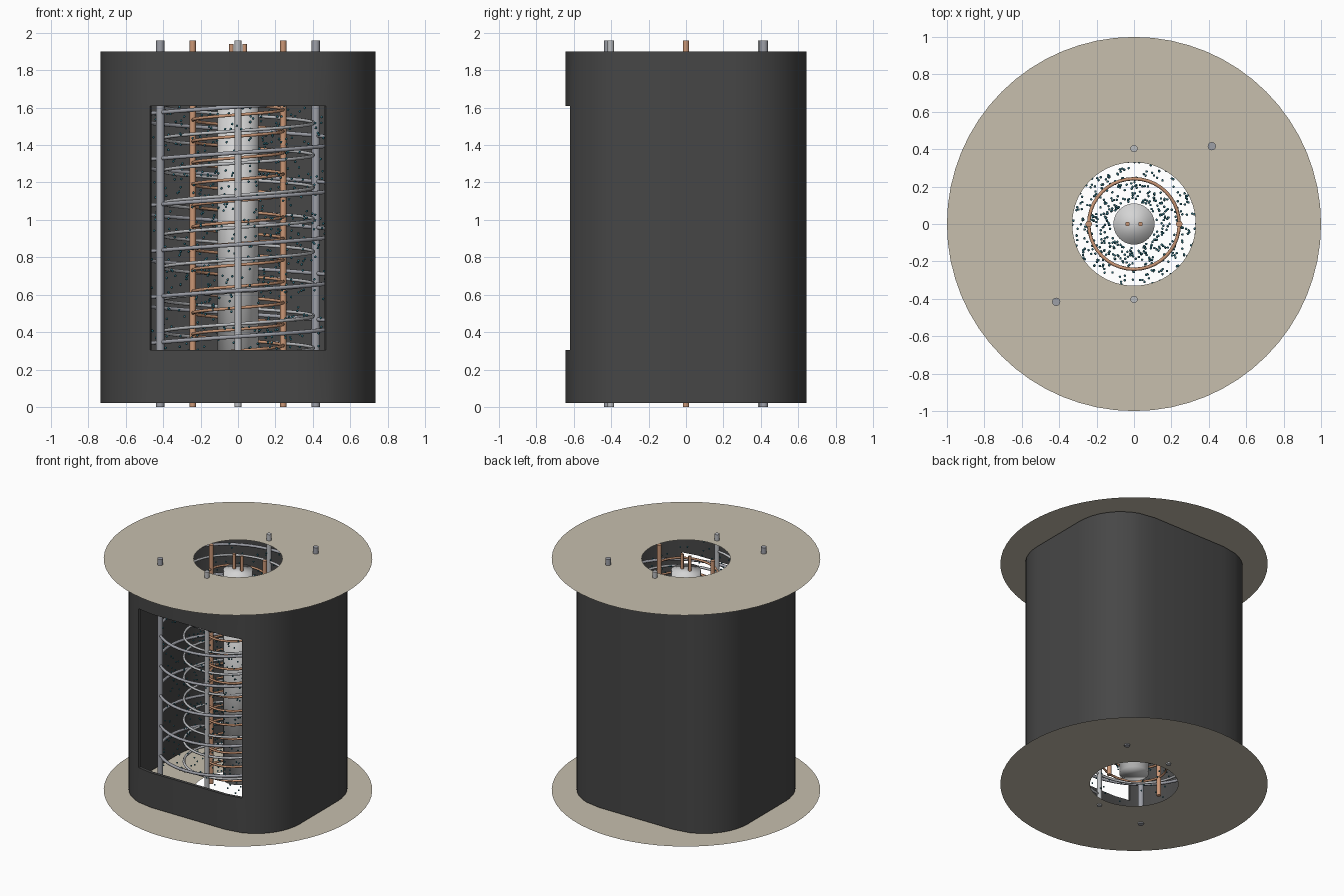
import bpy, bmesh, math, random
from mathutils import Vector, Matrix

if "Cube" in bpy.data.objects:
    bpy.data.objects.remove(bpy.data.objects["Cube"])

random.seed(4)


def material(name, rgb):
    m = bpy.data.materials.new(name)
    m.diffuse_color = (*rgb, 1)
    m.use_nodes = True
    m.node_tree.nodes["Principled BSDF"].inputs["Base Color"].default_value = m.diffuse_color
    return m


CHARCOAL = material("charcoal", (0.062, 0.062, 0.062))
TAN = material("tan", (0.57, 0.52, 0.42))
COPPER = material("copper", (0.60, 0.31, 0.18))
STEEL = material("steel", (0.34, 0.35, 0.39))
SILVER = material("silver", (0.50, 0.51, 0.53))
WHITE = material("pale_grey", (0.66, 0.66, 0.66))
TEAL = material("teal", (0.03, 0.16, 0.21))


def from_bmesh(name, bm, mat, smooth=False):
    me = bpy.data.meshes.new(name)
    bm.to_mesh(me)
    bm.free()
    me.materials.append(mat)
    ob = bpy.data.objects.new(name, me)
    bpy.context.collection.objects.link(ob)
    for p in me.polygons:
        p.use_smooth = smooth
    return ob


def smooth_by_angle(ob, degrees=40):
    bpy.ops.object.select_all(action='DESELECT')
    ob.select_set(True)
    bpy.context.view_layer.objects.active = ob
    bpy.ops.object.shade_smooth_by_angle(angle=math.radians(degrees))


def rod(name, x, y, z0, z1, r, mat, sides=16, full_smooth=False):
    bm = bmesh.new()
    bmesh.ops.create_cone(bm, cap_ends=True, segments=sides, radius1=r, radius2=r,
                          depth=z1 - z0, matrix=Matrix.Translation((x, y, (z0 + z1) / 2)))
    ob = from_bmesh(name, bm, mat, full_smooth)
    if not full_smooth:
        smooth_by_angle(ob)
    return ob


def coil(name, radius, z0, z1, turns, wire, start, mat, steps=40, sides=6):
    """Helical wire swept as a tube, rising counter-clockwise."""
    bm = bmesh.new()
    rings = []
    n = int(turns * steps)
    for i in range(n + 1):
        a = start + 2 * math.pi * turns * i / n
        out = Vector((math.cos(a), math.sin(a), 0))
        centre = out * radius + Vector((0, 0, z0 + (z1 - z0) * i / n))
        rings.append([bm.verts.new(centre + wire * (math.cos(t) * out + math.sin(t) * Vector((0, 0, 1))))
                      for t in (2 * math.pi * k / sides for k in range(sides))])
    for a, b in zip(rings, rings[1:]):
        for k in range(sides):
            j = (k + 1) % sides
            bm.faces.new((a[k], b[k], b[j], a[j]))
    bm.faces.new(rings[0])
    bm.faces.new(rings[-1][::-1])
    bmesh.ops.recalc_face_normals(bm, faces=bm.faces)
    return from_bmesh(name, bm, mat, True)


# Housing: rounded tube, open at both ends, with a window in the front
HX, HY, R, WIN = 0.735, 0.645, 0.40, 0.47
win_angle = math.asin((WIN - HX + R) / R)
angles = [0, win_angle] + [math.radians(d) for d in (28, 37, 46, 55, 64, 73, 82, 90)]
corner = [(HX - R + R * math.sin(a), HY - R + R * math.cos(a)) for a in angles]
outline = ([(x, -y) for x, y in corner] + [(x, y) for x, y in corner[::-1]]
           + [(-x, y) for x, y in corner] + [(-x, -y) for x, y in corner[::-1]])
levels = [0.02, 0.305, 1.61, 1.90]
bm = bmesh.new()
loops = [[bm.verts.new((x, y, z)) for x, y in outline] for z in levels]
count = len(outline)
for band in range(3):
    for i in range(count):
        j = (i + 1) % count
        (xa, ya), (xb, yb) = outline[i], outline[j]
        in_window = ya < 0 and yb < 0 and max(abs(xa), abs(xb)) < WIN + 0.001
        if not (band == 1 and in_window):
            lo, hi = loops[band], loops[band + 1]
            bm.faces.new((lo[i], lo[j], hi[j], hi[i]))
housing = from_bmesh("housing", bm, CHARCOAL)
solid = housing.modifiers.new("wall", 'SOLIDIFY')
solid.thickness = 0.025
solid.offset = -1
bpy.context.view_layer.objects.active = housing
bpy.ops.object.modifier_apply(modifier="wall")
smooth_by_angle(housing)

# End plates: flat rings
for name, z in (("bottom_plate", 0.01), ("top_plate", 1.91)):
    bm = bmesh.new()
    N = 64
    ring = [[bm.verts.new((r * math.cos(2 * math.pi * k / N), r * math.sin(2 * math.pi * k / N), z))
             for k in range(N)] for r in (0.33, 1.0)]
    for k in range(N):
        j = (k + 1) % N
        bm.faces.new((ring[0][k], ring[1][k], ring[1][j], ring[0][j]))
    from_bmesh(name, bm, TAN)

# Central core with two pins on top
rod("core", 0, 0, 0.10, 1.82, 0.11, WHITE, 32, True)
for side in (-1, 1):
    rod("core_pin", 0.035 * side, 0, 1.81, 1.94, 0.012, COPPER, 12)
    # Support rods for each coil
    rod("inner_rod", 0.242 * side, 0, 0, 1.96, 0.017, COPPER)
    rod("middle_rod", 0, 0.403 * side, 0, 1.96, 0.019, SILVER)
    rod("outer_rod", 0.416 * side, 0.416 * side, 0, 1.96, 0.022, STEEL)

# Three nested coils
coil("inner_coil", 0.242, 0.10, 1.82, 15, 0.009, 0, COPPER)
coil("middle_coil", 0.403, 0.10, 1.82, 10, 0.010, -math.pi / 2, SILVER)
coil("outer_coil", 0.588, 0.10, 1.82, 7, 0.012, -3 * math.pi / 4, STEEL, 56)

# Floating particles, denser near the core
bm = bmesh.new()
for _ in range(1100):
    r = random.uniform(0.12, 0.62)
    a = random.uniform(0, 2 * math.pi)
    pos = (r * math.cos(a), r * math.sin(a), random.uniform(0.10, 1.82))
    bmesh.ops.create_icosphere(bm, subdivisions=1, radius=0.0075, matrix=Matrix.Translation(pos))
from_bmesh("particles", bm, TEAL, True)
